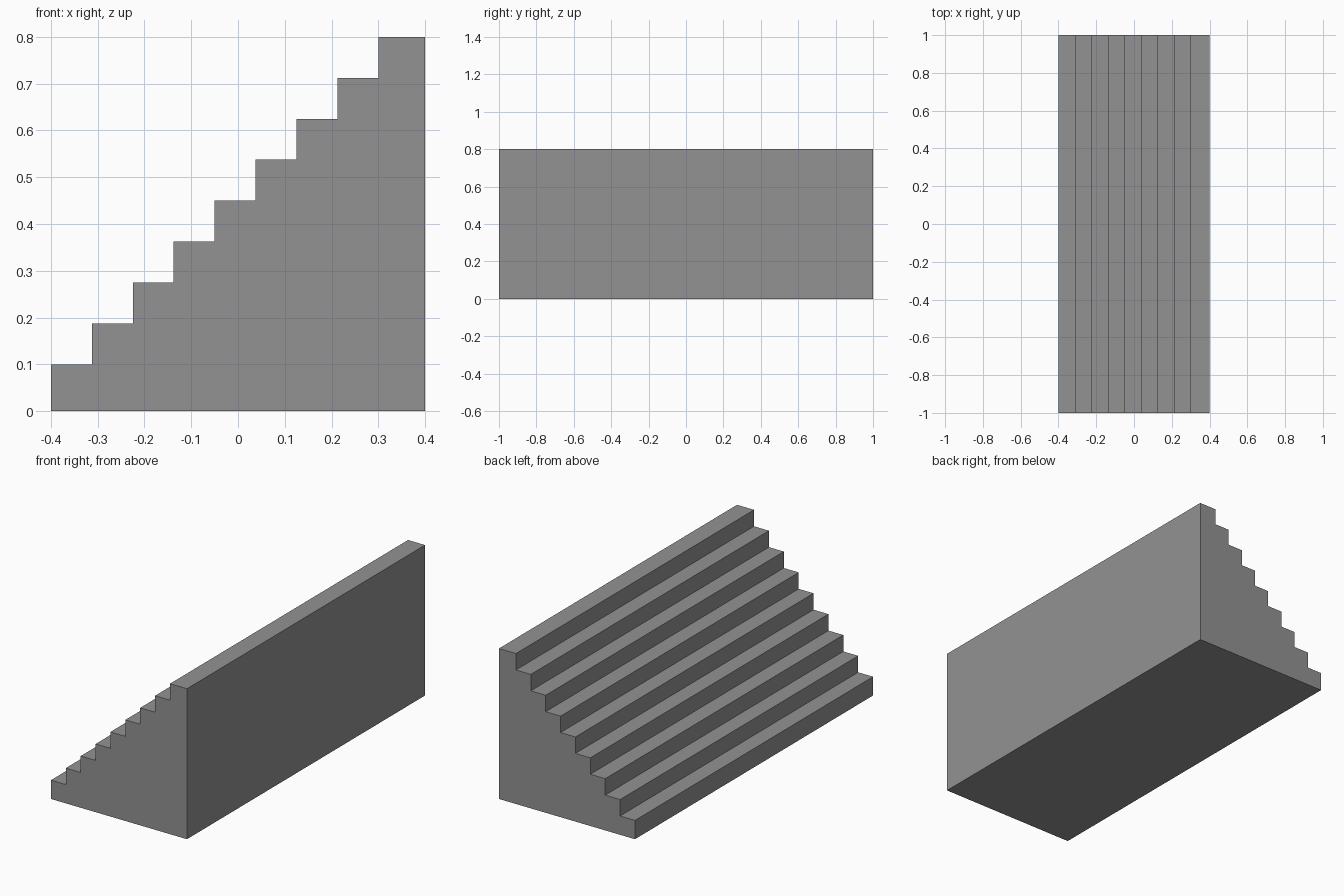
import bpy
import bmesh

if "Cube" in bpy.data.objects:
    bpy.data.objects.remove(bpy.data.objects["Cube"])

STEPS = 9
PITCH = 0.0875       # rise and run between neighbouring steps
FIRST = 0.1          # height of the lowest step
HALF_DEPTH = 0.4
HALF_WIDTH = 1.0

# Stepped side profile in the XZ plane
profile = [(HALF_DEPTH, 0.0), (-HALF_DEPTH, 0.0)]
for i in range(STEPS):
    x0 = -HALF_DEPTH + i * PITCH
    x1 = HALF_DEPTH if i == STEPS - 1 else x0 + PITCH
    z = FIRST + i * PITCH
    profile += [(x0, z), (x1, z)]

# Extrude the profile across the full width of the staircase
bm = bmesh.new()
side = bm.faces.new([bm.verts.new((x, -HALF_WIDTH, z)) for x, z in profile])
result = bmesh.ops.extrude_face_region(bm, geom=[side], use_keep_orig=True)
moved = [g for g in result["geom"] if isinstance(g, bmesh.types.BMVert)]
bmesh.ops.translate(bm, verts=moved, vec=(0, 2 * HALF_WIDTH, 0))
bmesh.ops.recalc_face_normals(bm, faces=bm.faces)

mesh = bpy.data.meshes.new("staircase")
bm.to_mesh(mesh)
bm.free()

# Dark grey stone
stone = bpy.data.materials.new("dark_stone")
stone.diffuse_color = (0.29, 0.29, 0.29, 1.0)
stone.use_nodes = True
stone.node_tree.nodes["Principled BSDF"].inputs["Base Color"].default_value = stone.diffuse_color
mesh.materials.append(stone)
bpy.context.collection.objects.link(bpy.data.objects.new("staircase", mesh))
